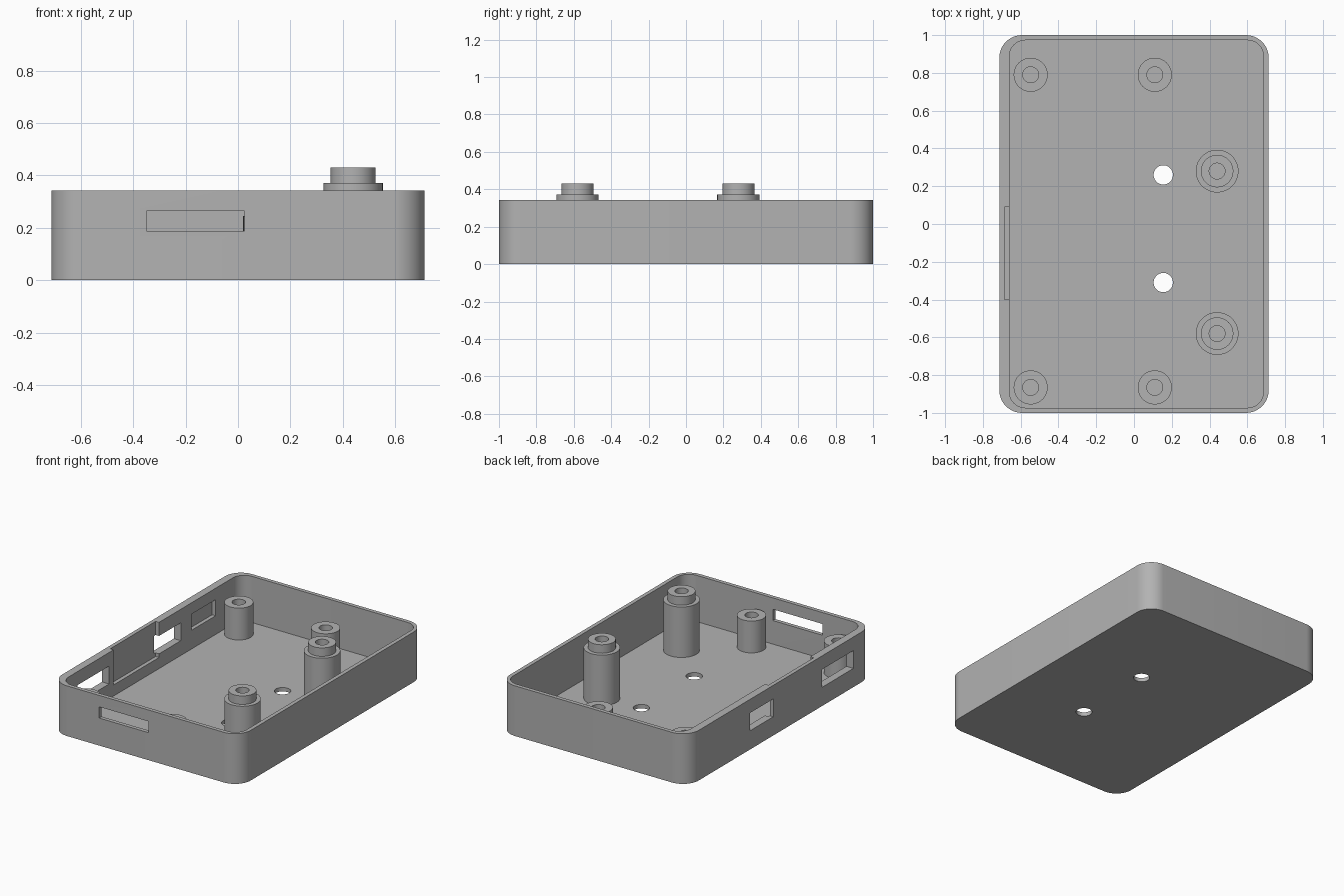
import bpy, bmesh, math

cube = bpy.data.objects.get("Cube")
if cube:
    bpy.data.objects.remove(cube, do_unlink=True)

# Single plain grey material
GREY = (0.45, 0.45, 0.45, 1)
grey = bpy.data.materials.new("plain grey")
grey.use_nodes = True
grey.diffuse_color = GREY
grey.node_tree.nodes["Principled BSDF"].inputs["Base Color"].default_value = GREY

FLOOR, RIM = 0.027, 0.343


def make_object(name, bm):
    bmesh.ops.recalc_face_normals(bm, faces=bm.faces[:])
    mesh = bpy.data.meshes.new(name)
    bm.to_mesh(mesh)
    bm.free()
    mesh.materials.append(grey)
    obj = bpy.data.objects.new(name, mesh)
    bpy.context.collection.objects.link(obj)
    return obj


def select_only(obj):
    bpy.ops.object.select_all(action="DESELECT")
    obj.select_set(True)
    bpy.context.view_layer.objects.active = obj


def block(name, xs, ys, zs, radius=0, steps=12):
    """Upright prism with rounded vertical corners (or square ones if radius is 0)."""
    bm = bmesh.new()
    corners = [(xs[1], ys[1], -1, -1), (xs[0], ys[1], 1, -1),
               (xs[0], ys[0], 1, 1), (xs[1], ys[0], -1, 1)]
    ring = []
    for quarter, (x, y, sx, sy) in enumerate(corners):
        for i in range(steps + 1 if radius else 1):
            a = (quarter + i / steps) * math.pi / 2
            dx = radius * (sx + math.cos(a))
            dy = radius * (sy + math.sin(a))
            ring.append(bm.verts.new((x + dx, y + dy, zs[0])))
    bmesh.ops.remove_doubles(bm, verts=ring, dist=0.0001)
    base = bm.faces.new([v for v in ring if v.is_valid])
    top = bmesh.ops.extrude_face_region(bm, geom=[base])["geom"]
    bmesh.ops.translate(bm, vec=(0, 0, zs[1] - zs[0]),
                        verts=[v for v in top if isinstance(v, bmesh.types.BMVert)])
    return make_object(name, bm)


def cut(target, cutter):
    cutter.hide_render = True
    mod = target.modifiers.new("cut", "BOOLEAN")
    mod.operation, mod.solver, mod.object = "DIFFERENCE", "EXACT", cutter
    select_only(target)
    bpy.ops.object.modifier_apply(modifier=mod.name)
    bpy.data.objects.remove(cutter, do_unlink=True)


def lathe(name, profile, x, y, steps=48):
    """Turned part from a (radius, height) profile."""
    bm = bmesh.new()
    verts = [bm.verts.new((x + r, y, z)) for r, z in profile]
    edges = [bm.edges.new(pair) for pair in zip(verts, verts[1:])]
    bmesh.ops.spin(bm, geom=verts + edges, cent=(x, y, 0), axis=(0, 0, 1),
                   angle=math.tau, steps=steps, use_merge=True)
    bmesh.ops.remove_doubles(bm, verts=bm.verts[:], dist=0.0001)
    return make_object(name, bm)


def smooth(obj):
    select_only(obj)
    bpy.ops.object.shade_smooth_by_angle(angle=math.radians(30))


# Open tray with one thicker side wall
tray = block("tray", (-0.713, 0.713), (-1, 1), (0, RIM), 0.12)
cut(tray, block("cavity", (-0.66, 0.686), (-0.973, 0.973), (FLOOR, 0.5), 0.085))

# Side wall: two port openings, a blind pocket and a recess open at the rim
INSIDE = -0.64
for name, outer, ys, zs in (
        ("small_port", -0.8, (0.075, 0.325), (0.128, 0.25)),
        ("large_port", -0.8, (-0.79, -0.45), (0.128, 0.25)),
        ("pocket", -0.686, (0.44, 0.70), (0.155, 0.265)),
        ("recess", -0.686, (-0.4, 0.09), (0.103, 0.5))):
    cut(tray, block(name, (outer, INSIDE), ys, zs))

# Front slot
cut(tray, block("front_slot", (-0.35, 0.025), (-1.1, -0.95), (0.188, 0.265)))

# Round holes in the floor
for y in (0.26, -0.31):
    r = 0.051
    cut(tray, block("floor_hole", (0.155 - r, 0.155 + r), (y - r, y + r), (-0.1, 0.1), r))
smooth(tray)

# Short hollow posts
BASE, BORE = FLOOR - 0.005, 0.042
short_profile = [(0.09, BASE), (0.09, 0.245), (BORE, 0.245), (BORE, BASE)]
for x in (-0.547, 0.11):
    for y in (0.79, -0.865):
        smooth(lathe("short_post", short_profile, x, y))

# Tall stepped hollow posts
tall_profile = [(0.113, BASE), (0.113, 0.372), (0.086, 0.372), (0.086, 0.43),
                (BORE, 0.43), (BORE, BASE)]
for y in (0.28, -0.58):
    smooth(lathe("tall_post", tall_profile, 0.44, y))
